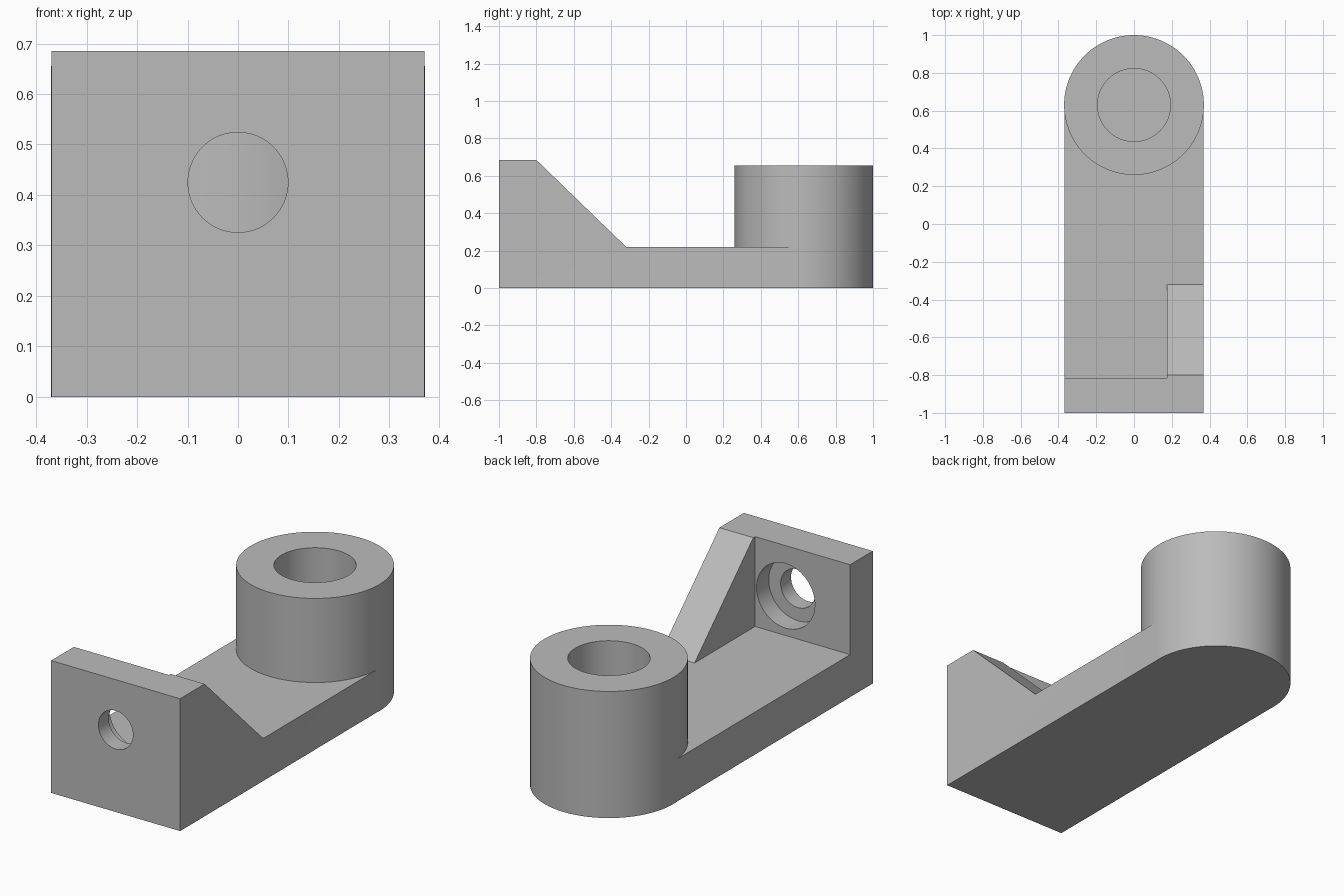
import bpy, bmesh
from math import radians
from mathutils import Matrix, Vector

cube = bpy.data.objects.get("Cube")
if cube:
    bpy.data.objects.remove(cube, do_unlink=True)

HALF = 0.369          # half width of the arm
RADIUS = 0.37         # boss radius
BOSS_Y = 0.63
FLOOR = 0.22          # top of the arm
HOLE_Z = 0.425

grey = bpy.data.materials.new("plain grey")
grey.use_nodes = True
grey.diffuse_color = (0.5, 0.5, 0.5, 1)
grey.node_tree.nodes["Principled BSDF"].inputs["Base Color"].default_value = (0.5, 0.5, 0.5, 1)


def finish(name, bm):
    bmesh.ops.recalc_face_normals(bm, faces=bm.faces[:])
    mesh = bpy.data.meshes.new(name)
    bm.to_mesh(mesh)
    bm.free()
    mesh.materials.append(grey)
    obj = bpy.data.objects.new(name, mesh)
    bpy.context.collection.objects.link(obj)
    return obj


def extrude_x(name, profile, x0, x1):
    """Extrude a (y, z) profile along x."""
    bm = bmesh.new()
    face = bm.faces.new([bm.verts.new((x0, y, z)) for y, z in profile])
    out = bmesh.ops.extrude_face_region(bm, geom=[face])
    moved = [v for v in out["geom"] if isinstance(v, bmesh.types.BMVert)]
    bmesh.ops.translate(bm, verts=moved, vec=(x1 - x0, 0, 0))
    return finish(name, bm)


def cylinder(name, start, end, radius, sides=96):
    start, end = Vector(start), Vector(end)
    axis = end - start
    turn = Matrix.Rotation(radians(90), 4, "X") if abs(axis.y) > 0 else Matrix()
    bm = bmesh.new()
    bmesh.ops.create_cone(bm, cap_ends=True, segments=sides, radius1=radius,
                          radius2=radius, depth=axis.length,
                          matrix=Matrix.Translation((start + end) / 2) @ turn)
    return finish(name, bm)


def combine(target, tool, operation):
    tool.hide_render = True
    mod = target.modifiers.new(operation.lower(), "BOOLEAN")
    mod.operation, mod.solver, mod.object = operation, "EXACT", tool
    bpy.context.view_layer.objects.active = target
    bpy.ops.object.modifier_apply(modifier=mod.name)
    bpy.data.objects.remove(tool, do_unlink=True)


# Arm, upright plate and sloping rib share one side profile
bracket = extrude_x("bracket", [(-1, 0), (BOSS_Y, 0), (BOSS_Y, FLOOR), (-0.32, FLOOR),
                                (-0.80, 0.685), (-1, 0.685)], -HALF, HALF)

# Pocket leaves the rib on the left side only
pocket = extrude_x("pocket", [(-0.815, FLOOR), (-0.3, FLOOR), (-0.3, 0.9), (-0.815, 0.9)],
                   -0.6, 0.175)
combine(bracket, pocket, "DIFFERENCE")

# Round boss with a blind bore
boss = cylinder("boss", (0, BOSS_Y, 0), (0, BOSS_Y, 0.655), RADIUS, 128)
combine(bracket, boss, "UNION")
bore = cylinder("bore", (0, BOSS_Y, FLOOR), (0, BOSS_Y, 0.9), 0.193)
combine(bracket, bore, "DIFFERENCE")

# Bolt hole through the plate, with a counterbore from behind
bolt_hole = cylinder("bolt_hole", (0, -1.1, HOLE_Z), (0, -0.7, HOLE_Z), 0.099)
combine(bracket, bolt_hole, "DIFFERENCE")
counterbore = cylinder("counterbore", (0, -0.915, HOLE_Z), (0, -0.7, HOLE_Z), 0.167)
combine(bracket, counterbore, "DIFFERENCE")

# Smooth round walls, crisp edges
bpy.ops.object.select_all(action="DESELECT")
bracket.select_set(True)
bpy.context.view_layer.objects.active = bracket
bpy.ops.object.shade_smooth_by_angle(angle=radians(30))
